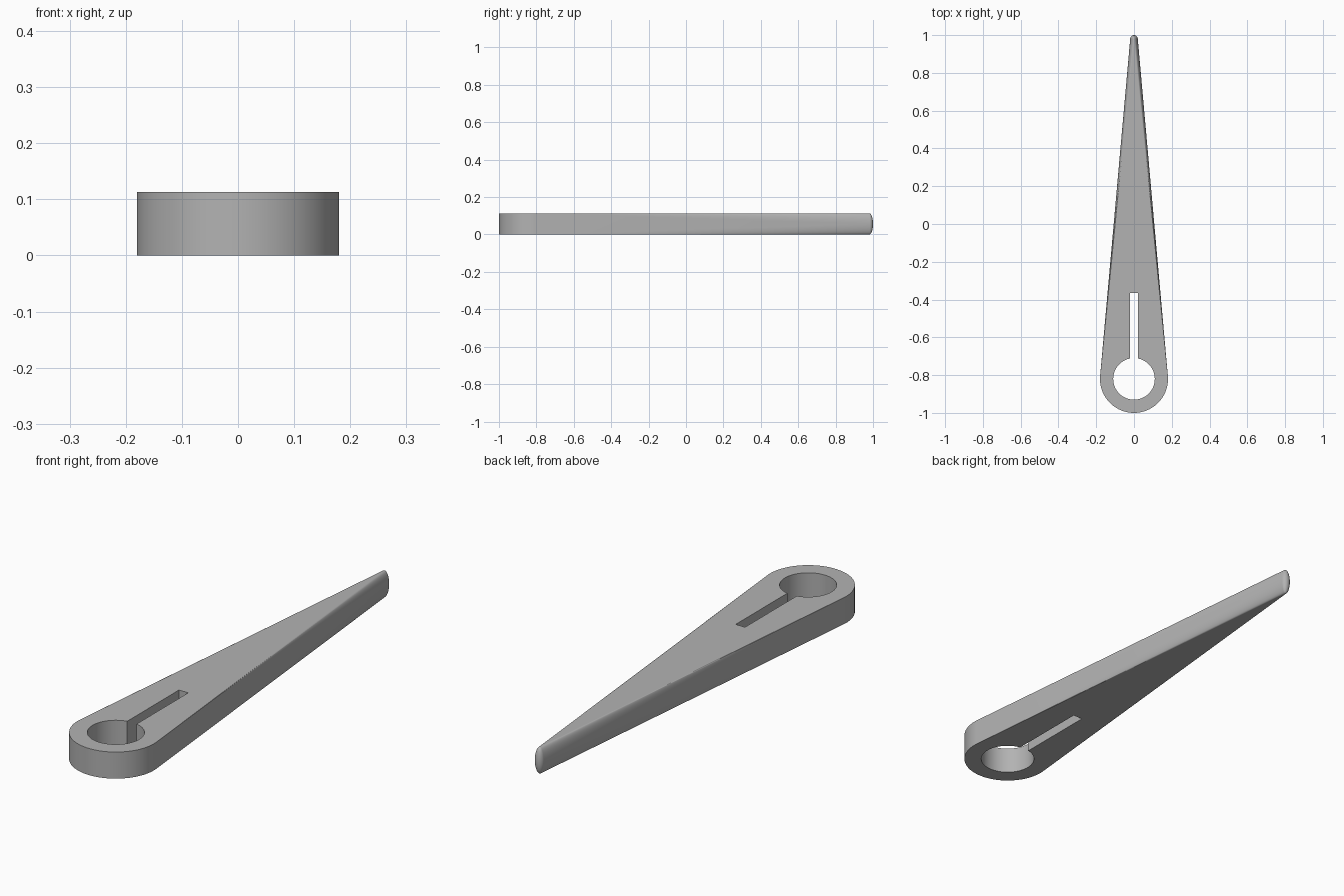
import bpy, bmesh
from math import radians
from mathutils import Matrix

cube = bpy.data.objects.get("Cube")
if cube:
    bpy.data.objects.remove(cube, do_unlink=True)

HEIGHT = 0.113
HUB_Y, HUB_R, BORE_R = -0.82, 0.18, 0.11
TIP_R = 0.02
SLOT_HALF, SLOT_END = 0.022, -0.365

grey = bpy.data.materials.new("plain grey")
grey.use_nodes = True
colour = (0.45, 0.45, 0.45, 1)
grey.diffuse_color = colour
grey.node_tree.nodes["Principled BSDF"].inputs["Base Color"].default_value = colour


def make_object(name, bm):
    mesh = bpy.data.meshes.new(name)
    bm.to_mesh(mesh)
    bm.free()
    mesh.materials.append(grey)
    obj = bpy.data.objects.new(name, mesh)
    bpy.context.collection.objects.link(obj)
    return obj


def add_cylinder(bm, radius, depth):
    bmesh.ops.create_cone(bm, cap_ends=True, segments=96, radius1=radius, radius2=radius,
                          depth=depth, matrix=Matrix.Translation((0, HUB_Y, HEIGHT / 2)))


# Tapered lever: hull stretched from the round hub to a small ellipsoid tip
bm = bmesh.new()
add_cylinder(bm, HUB_R, HEIGHT)
bmesh.ops.create_uvsphere(
    bm, u_segments=48, v_segments=32, radius=1,
    matrix=Matrix.Translation((0, 1 - TIP_R, HEIGHT / 2))
    @ Matrix.Diagonal((TIP_R, TIP_R, HEIGHT / 2, 1)))
points = [v.co.copy() for v in bm.verts]
bm.free()
bm = bmesh.new()
for p in points:
    bm.verts.new(p)
hull = bmesh.ops.convex_hull(bm, input=bm.verts)
spare = {g for g in hull["geom_interior"] + hull["geom_unused"]
         if isinstance(g, bmesh.types.BMVert)}
bmesh.ops.delete(bm, geom=list(spare), context="VERTS")
bmesh.ops.dissolve_limit(bm, angle_limit=radians(0.1), verts=bm.verts, edges=bm.edges)
bmesh.ops.recalc_face_normals(bm, faces=bm.faces)
lever = make_object("lever_arm", bm)

# Cutters for the shaft bore and the clamping slot
bm = bmesh.new()
add_cylinder(bm, BORE_R, HEIGHT * 3)
bore = make_object("bore_cutter", bm)
bm = bmesh.new()
length = SLOT_END - HUB_Y
bmesh.ops.create_cube(
    bm, size=1,
    matrix=Matrix.Translation((0, HUB_Y + length / 2, HEIGHT / 2))
    @ Matrix.Diagonal((SLOT_HALF * 2, length, HEIGHT * 2, 1)))
slot = make_object("slot_cutter", bm)

bpy.context.view_layer.objects.active = lever
for cutter in (bore, slot):
    cut = lever.modifiers.new(cutter.name, "BOOLEAN")
    cut.operation = "DIFFERENCE"
    cut.solver = "EXACT"
    cut.object = cutter
    bpy.ops.object.modifier_apply(modifier=cut.name)
    bpy.data.objects.remove(cutter, do_unlink=True)

# Crisp borders around the flat top and bottom, smooth sides
bm = bmesh.new()
bm.from_mesh(lever.data)
for edge in bm.edges:
    flat = [abs(f.normal.z) > 0.9999 for f in edge.link_faces]
    edge.smooth = not (any(flat) and not all(flat))
bm.to_mesh(lever.data)
bm.free()
bpy.ops.object.select_all(action="DESELECT")
lever.select_set(True)
bpy.ops.object.shade_smooth_by_angle(angle=radians(30), keep_sharp_edges=True)
